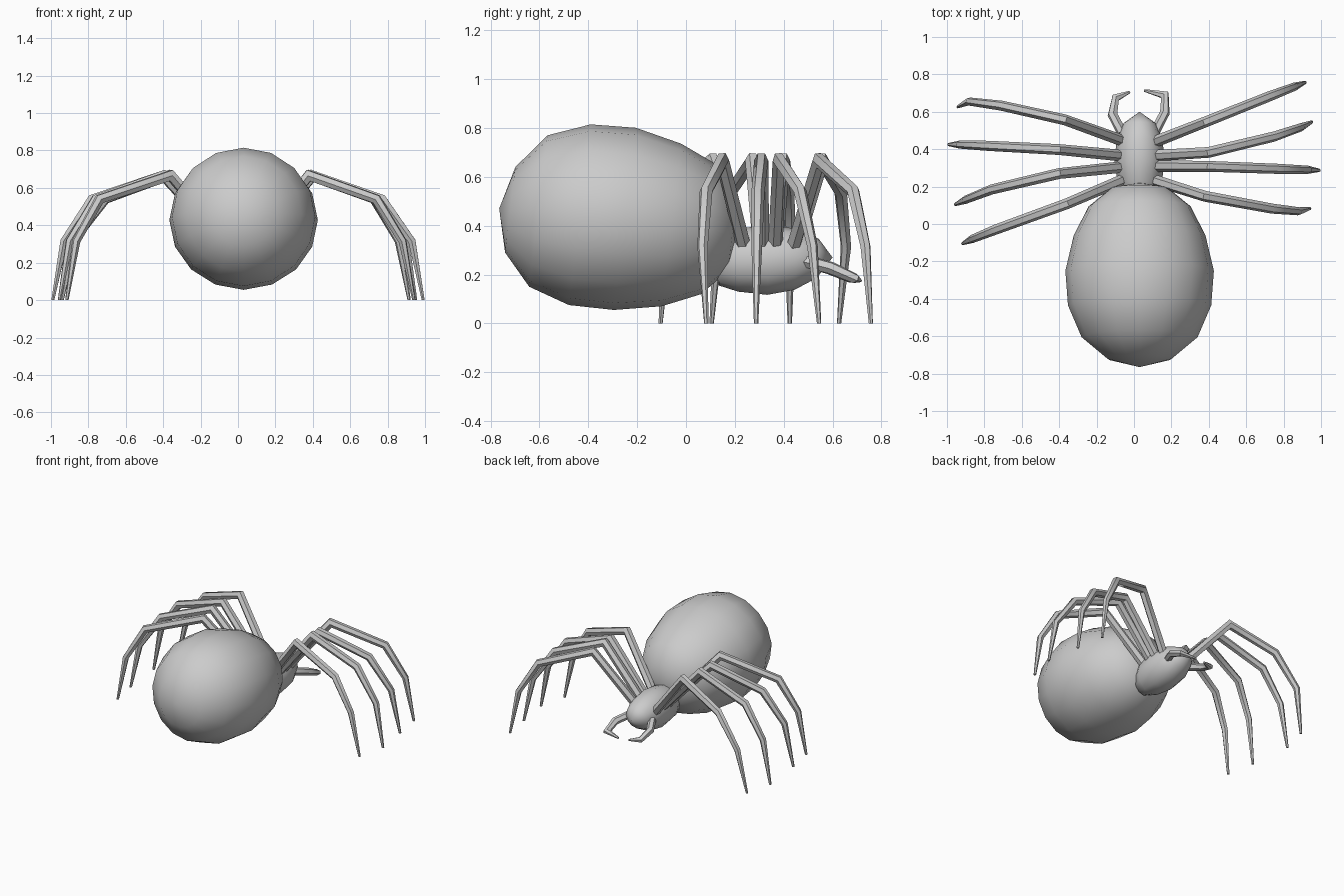
import bpy, bmesh, math
from mathutils import Vector

if "Cube" in bpy.data.objects:
    bpy.data.objects.remove(bpy.data.objects["Cube"])


def loft(name, rings, start=None, end=None, angle=50):
    """Skin a list of vertex rings, closing ends with a tip point or a flat cap."""
    bm = bmesh.new()
    loops = [[bm.verts.new(p) for p in r] for r in rings]
    n = len(loops[0])
    for a, b in zip(loops, loops[1:]):
        for i in range(n):
            j = (i + 1) % n
            bm.faces.new((a[i], a[j], b[j], b[i]))
    for loop, tip in ((loops[0], start), (loops[-1], end)):
        if tip is None:
            bm.faces.new(loop)
        else:
            v = bm.verts.new(tip)
            for i in range(n):
                bm.faces.new((loop[i], loop[(i + 1) % n], v))
    bmesh.ops.recalc_face_normals(bm, faces=bm.faces)
    me = bpy.data.meshes.new(name)
    bm.to_mesh(me)
    bm.free()
    ob = bpy.data.objects.new(name, me)
    bpy.context.collection.objects.link(ob)
    bpy.ops.object.select_all(action='DESELECT')
    ob.select_set(True)
    bpy.context.view_layer.objects.active = ob
    bpy.ops.object.shade_smooth_by_angle(angle=math.radians(angle))
    return ob


def body(name, sections, start, end, sides, tilt):
    """Egg-shaped body along y; sections are (y, z, half width, half height)."""
    rings = []
    for y, z, rx, rz in sections:
        ring = []
        for i in range(sides):
            t = 2 * math.pi * i / sides
            h = rz * math.sin(t)
            ring.append((CX + rx * math.cos(t), y + h * tilt, z + h))
        rings.append(ring)
    return loft(name, rings, (CX, *start), (CX, *end))


def tube(name, pts, radii, sides=6, flat_end=False):
    """Tapered limb with mitred joints."""
    pts = [Vector(p) for p in pts]
    dirs = [(b - a).normalized() for a, b in zip(pts, pts[1:])]
    side = dirs[0].cross(dirs[1]).normalized()
    rings = []
    for k, (p, r) in enumerate(zip(pts, radii)):
        a, b = dirs[max(k - 1, 0)], dirs[min(k, len(dirs) - 1)]
        t = (a + b).normalized()
        s = (side - t * side.dot(t)).normalized()
        u = t.cross(s)
        miter = 1 / max(a.dot(t), 0.75)
        ring = [p + s * r * math.cos(q) + u * r * miter * math.sin(q)
                for q in (2 * math.pi * i / sides for i in range(sides))]
        if flat_end and k == len(pts) - 1:
            for v in ring:
                v.z = 0
        rings.append(ring)
    return loft(name, rings)


CX = 0.03

# Abdomen
body("abdomen",
     [(-0.72, 0.465, 0.172, 0.175), (-0.605, 0.46, 0.31, 0.31),
      (-0.435, 0.445, 0.383, 0.37), (-0.25, 0.428, 0.397, 0.373),
      (-0.06, 0.403, 0.352, 0.333), (0.095, 0.385, 0.272, 0.265),
      (0.19, 0.37, 0.155, 0.155)],
     (-0.765, 0.47), (0.22, 0.36), 16, 0.12)

# Head and thorax
body("head_thorax",
     [(0.14, 0.255, 0.085, 0.10), (0.22, 0.26, 0.118, 0.13),
      (0.34, 0.26, 0.135, 0.143), (0.45, 0.262, 0.122, 0.125),
      (0.54, 0.266, 0.085, 0.08)],
     (0.10, 0.25), (0.60, 0.27), 12, 0.05)

# Legs: plan positions of hip, knee, two lower joints and foot
heights = (0.30, 0.667, 0.54, 0.315, 0.0)
radii = (0.031, 0.029, 0.027, 0.022, 0.009)
legs = {
    "right_leg_1": ((0.10, 0.435), (0.38, 0.545), (0.73, 0.685), (0.86, 0.735), (0.915, 0.757)),
    "right_leg_2": ((0.10, 0.365), (0.40, 0.383), (0.75, 0.468), (0.895, 0.518), (0.95, 0.545)),
    "right_leg_3": ((0.10, 0.31), (0.40, 0.308), (0.77, 0.295), (0.93, 0.29), (0.99, 0.287)),
    "right_leg_4": ((0.09, 0.24), (0.38, 0.148), (0.74, 0.082), (0.88, 0.068), (0.94, 0.083)),
    "left_leg_1": ((-0.06, 0.445), (-0.37, 0.557), (-0.71, 0.633), (-0.88, 0.655), (-0.94, 0.627)),
    "left_leg_2": ((-0.06, 0.365), (-0.40, 0.398), (-0.78, 0.418), (-0.93, 0.425), (-0.99, 0.425)),
    "left_leg_3": ((-0.06, 0.305), (-0.40, 0.27), (-0.76, 0.185), (-0.90, 0.13), (-0.955, 0.105)),
    "left_leg_4": ((-0.05, 0.24), (-0.36, 0.108), (-0.74, -0.03), (-0.865, -0.08), (-0.915, -0.104)),
}
for name, plan in legs.items():
    tube(name, [(x, y, z) for (x, y), z in zip(plan, heights)], radii, 6, True)

# Curved feelers at the front of the head
feeler_radii = (0.027, 0.026, 0.021, 0.007)
tube("right_feeler", [(0.11, 0.49, 0.255), (0.165, 0.595, 0.227),
                      (0.165, 0.69, 0.185), (0.055, 0.714, 0.175)], feeler_radii)
tube("left_feeler", [(-0.065, 0.49, 0.255), (-0.115, 0.585, 0.227),
                     (-0.098, 0.675, 0.187), (-0.022, 0.706, 0.178)], feeler_radii)
